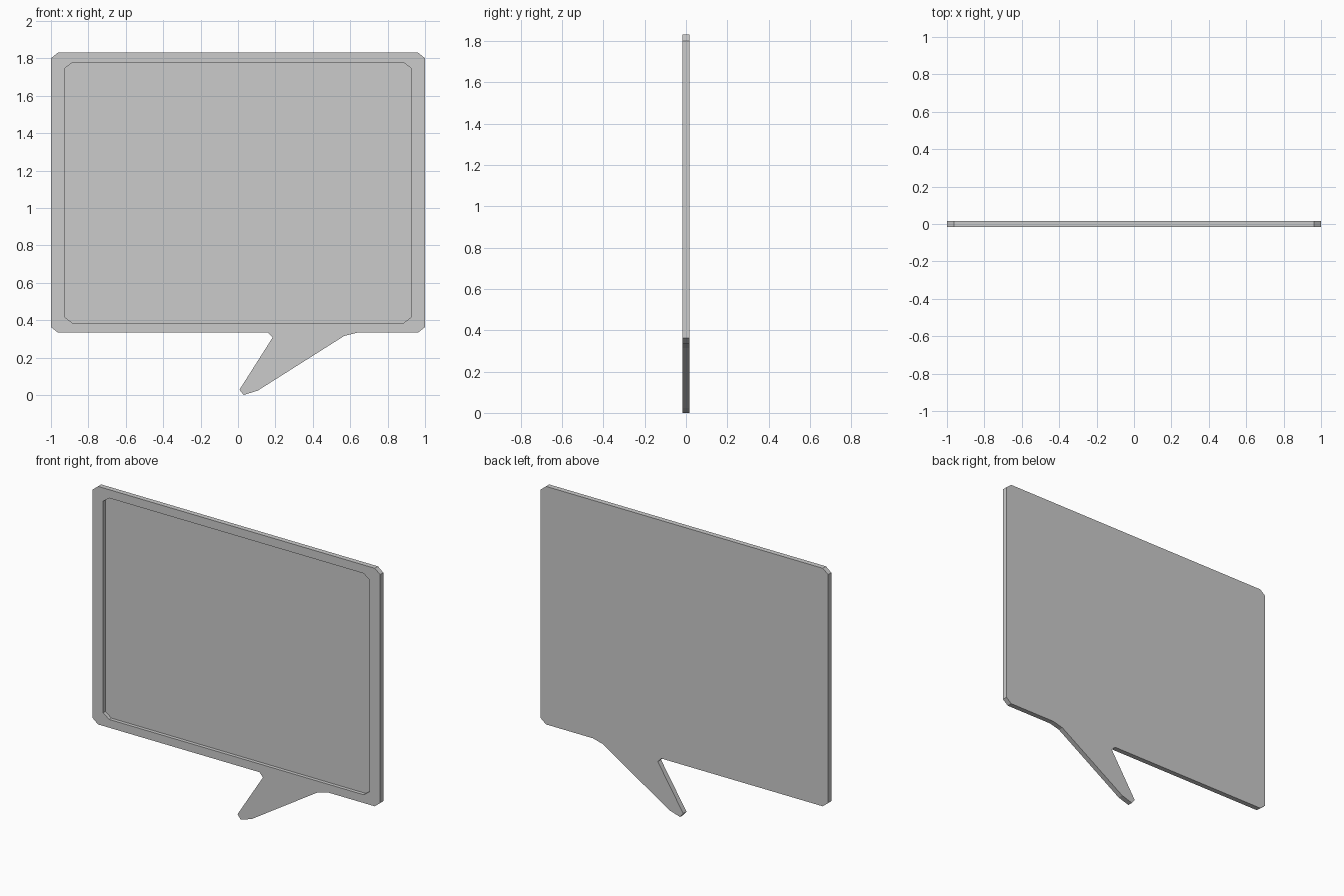
import bpy
import bmesh

if "Cube" in bpy.data.objects:
    bpy.data.objects.remove(bpy.data.objects["Cube"])


def chamfered_rect(half_x, z_low, z_high, cx, cz):
    """Counter-clockwise outline, starting at the left end of the bottom edge."""
    return [(-half_x + cx, z_low), (half_x - cx, z_low),
            (half_x, z_low + cz), (half_x, z_high - cz),
            (half_x - cx, z_high), (-half_x + cx, z_high),
            (-half_x, z_high - cz), (-half_x, z_low + cz)]


def extrude_outline(name, outline, y_front, y_back):
    bm = bmesh.new()
    face = bm.faces.new([bm.verts.new((x, y_front, z)) for x, z in outline])
    result = bmesh.ops.extrude_face_region(bm, geom=[face], use_keep_orig=True)
    verts = [g for g in result["geom"] if isinstance(g, bmesh.types.BMVert)]
    bmesh.ops.translate(bm, verts=verts, vec=(0, y_back - y_front, 0))
    bmesh.ops.recalc_face_normals(bm, faces=bm.faces)
    mesh = bpy.data.meshes.new(name)
    bm.to_mesh(mesh)
    bm.free()
    obj = bpy.data.objects.new(name, mesh)
    bpy.context.collection.objects.link(obj)
    return obj


HALF_DEPTH = 0.016
RECESS_FLOOR = 0.006

# Speech bubble: rectangle with clipped corners, tail spliced into the bottom edge
body = chamfered_rect(1.0, 0.333, 1.83, 0.037, 0.03)
tail = [(0.16, 0.333), (0.185, 0.307), (0.008, 0.028), (0.03, 0.0),
        (0.105, 0.023), (0.567, 0.315), (0.637, 0.333)]
bubble = extrude_outline("speech_bubble_board", body[:1] + tail + body[1:],
                         -HALF_DEPTH, HALF_DEPTH)

# Recessed front panel
cutter = extrude_outline("recess_cutter",
                         chamfered_rect(0.927, 0.385, 1.777, 0.042, 0.031),
                         -0.1, RECESS_FLOOR)
cutter.hide_render = True
cutter.hide_set(True)
recess = bubble.modifiers.new("front_recess", "BOOLEAN")
recess.operation = "DIFFERENCE"
recess.solver = "EXACT"
recess.object = cutter
